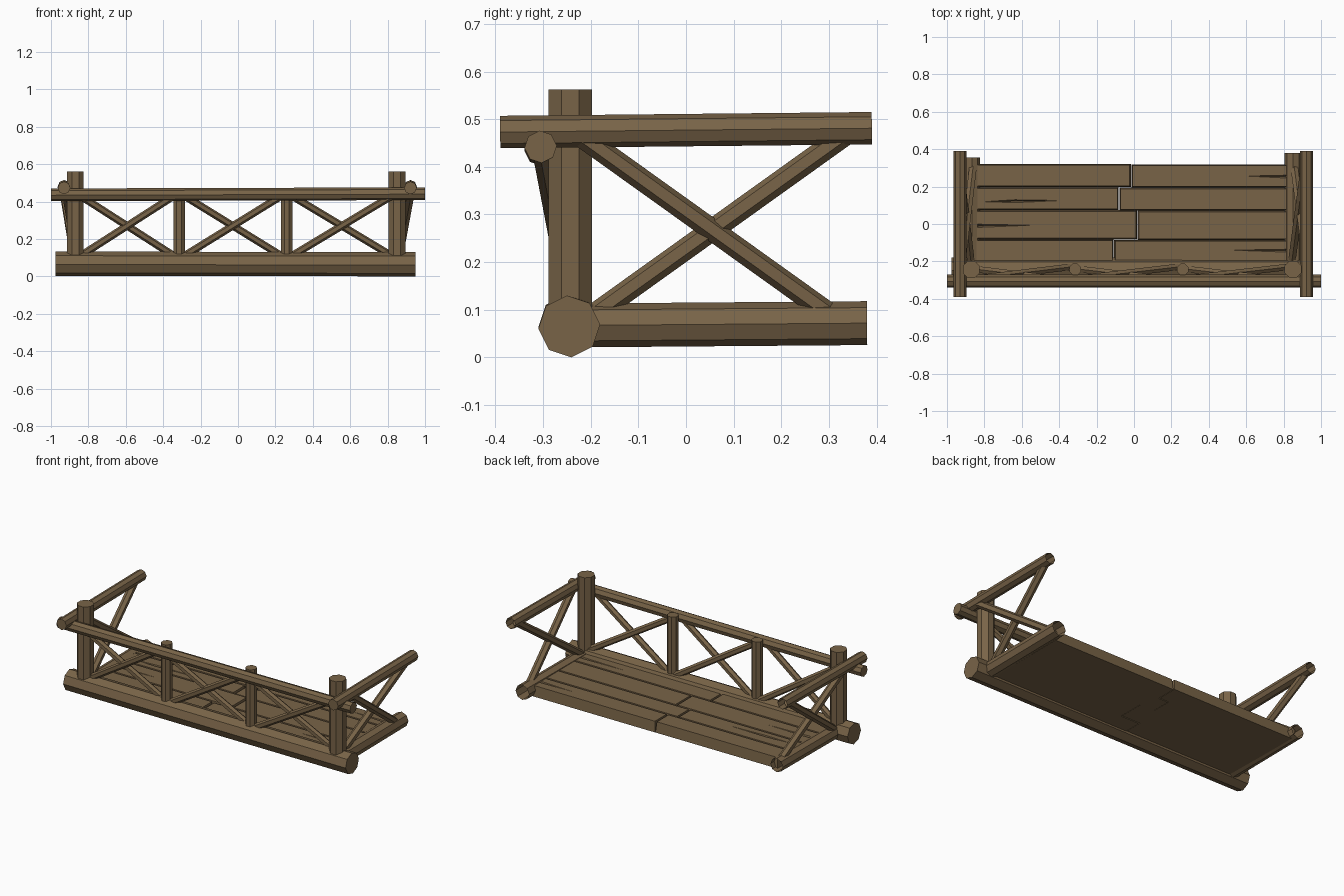
import bpy, bmesh, math
from mathutils import Vector, Matrix

if "Cube" in bpy.data.objects:
    bpy.data.objects.remove(bpy.data.objects["Cube"])

wood = bpy.data.materials.new("weathered brown wood")
wood.diffuse_color = (0.19, 0.127, 0.064, 1)
wood.use_nodes = True
wood.node_tree.nodes["Principled BSDF"].inputs["Base Color"].default_value = wood.diffuse_color


def finish(name, bm):
    bmesh.ops.recalc_face_normals(bm, faces=bm.faces)
    me = bpy.data.meshes.new(name)
    bm.to_mesh(me)
    bm.free()
    me.materials.append(wood)
    ob = bpy.data.objects.new(name, me)
    bpy.context.collection.objects.link(ob)
    return ob


def log(name, a, b, r, r2=None, sides=8, turn=0.0, open_end=False):
    """Faceted log from a to b; open_end leaves the b end hollow."""
    a, b = Vector(a), Vector(b)
    d = b - a
    rot = d.to_track_quat('Z', 'Y').to_matrix().to_4x4()
    mat = Matrix.Translation((a + b) / 2) @ rot @ Matrix.Rotation(math.radians(turn), 4, 'Z')
    bm = bmesh.new()
    bmesh.ops.create_cone(bm, cap_ends=True, segments=sides, radius1=r,
                          radius2=r2 or r, depth=d.length, matrix=mat)
    ob_normal = d.normalized()
    if open_end:
        bm.normal_update()
        caps = [f for f in bm.faces if f.normal.dot(ob_normal) > 0.9]
        bmesh.ops.delete(bm, geom=caps, context='FACES_ONLY')
    return finish(name, bm)


# Front beam and handrail
log("front_beam", (-0.975, -0.245, 0.068), (0.95, -0.245, 0.065), 0.065, turn=4)
log("front_handrail", (-1.0, -0.305, 0.436), (1.0, -0.305, 0.442), 0.034, turn=4)

# Front posts
posts = [-0.87, -0.315, 0.26, 0.85]
for i, x in enumerate(posts):
    corner = i in (0, 3)
    log("corner_post" if corner else "middle_post", (x, -0.243, 0.08),
        (x, -0.243, 0.562 if corner else 0.47), 0.049 if corner else 0.033, turn=22.5)

# Crossed braces in each front bay, leaning out towards the handrail
for x0, x1 in zip(posts, posts[1:]):
    for s, (lo, hi) in enumerate(((x0 + .02, x1 - .02), (x1 - .02, x0 + .02))):
        off = 0.006 if s else -0.006
        log("front_brace", (lo, -0.235 + off, 0.105), (hi, -0.298 + off, 0.435), 0.02, sides=6)

# Side logs, side rails and their crossed braces
for side, xlow, xtop, r, yend in (("left", -0.866, -0.93, 0.042, 0.355),
                                  ("right", 0.85, 0.922, 0.046, 0.38)):
    log(side + "_side_beam", (xlow, -0.25, 0.067), (xlow, yend, 0.072), r, open_end=True)
    log(side + "_side_rail", (xtop, -0.39, 0.473), (xtop, 0.39, 0.481), 0.034, open_end=True)
    for s, (lo, hi) in enumerate(((-0.2, 0.345), (0.31, -0.235))):
        off = 0.006 if s else -0.006
        log(side + "_side_brace", (xlow + off, lo, 0.085), (xtop + off, hi, 0.475), 0.023, sides=6)


# Deck planks: slabs with the top edges drawn in to leave a V seam
def plank(name, x0, x1, y0, y1, z0, z1):
    bm = bmesh.new()
    bmesh.ops.create_cube(bm, size=1)
    for v in bm.verts:
        top = v.co.z > 0
        i = 0.006 if top else 0.0
        v.co = Vector((x1 - i if v.co.x > 0 else x0 + i,
                       y1 - i if v.co.y > 0 else y0 + i, z1 if top else z0))
    return finish(name, bm)


# Split grooves cut into plank tops: four-sided spikes
def split(ob, x_wide, x_tip, y, w, both=False):
    bm = bmesh.new()
    mid = x_wide + (x_tip - x_wide) * (0.4 if both else 0.0)
    pts = [(mid, y - w, 0.103), (mid, y, 0.08), (mid, y + w, 0.103), (mid, y, 0.12)]
    ring = [bm.verts.new(p) for p in pts]
    ends = [bm.verts.new((x_tip, y + 0.004, 0.102))]
    if both:
        ends.append(bm.verts.new((x_wide, y - 0.003, 0.102)))
    for e in ends:
        for i in range(4):
            bm.faces.new((ring[i], ring[(i + 1) % 4], e))
    if not both:
        bm.faces.new(ring)
    cut = finish("groove_cutter", bm)
    cut.hide_render = True
    cut.hide_viewport = True
    cut.display_type = 'WIRE'
    m = ob.modifiers.new("groove", 'BOOLEAN')
    m.operation = 'DIFFERENCE'
    m.solver = 'EXACT'
    m.object = cut


rows = [(0.197, 0.322, -0.015), (0.074, 0.197, -0.08),
        (-0.082, 0.074, 0.018), (-0.23, -0.082, -0.108)]
deck = []
for y0, y1, seam in rows:
    a = plank("deck_plank", -0.85, seam - 0.002, y0, y1, 0.035, 0.1)
    b = plank("deck_plank", seam + 0.002, 0.825, y0 - 0.003, y1 - 0.003, 0.033, 0.098)
    deck.append((a, b))

split(deck[0][1], 0.84, 0.54, 0.253, 0.011)
split(deck[1][0], -0.82, -0.36, 0.122, 0.009, both=True)
split(deck[2][0], -0.86, -0.52, -0.01, 0.011)
split(deck[3][1], 0.84, 0.45, -0.143, 0.011)
